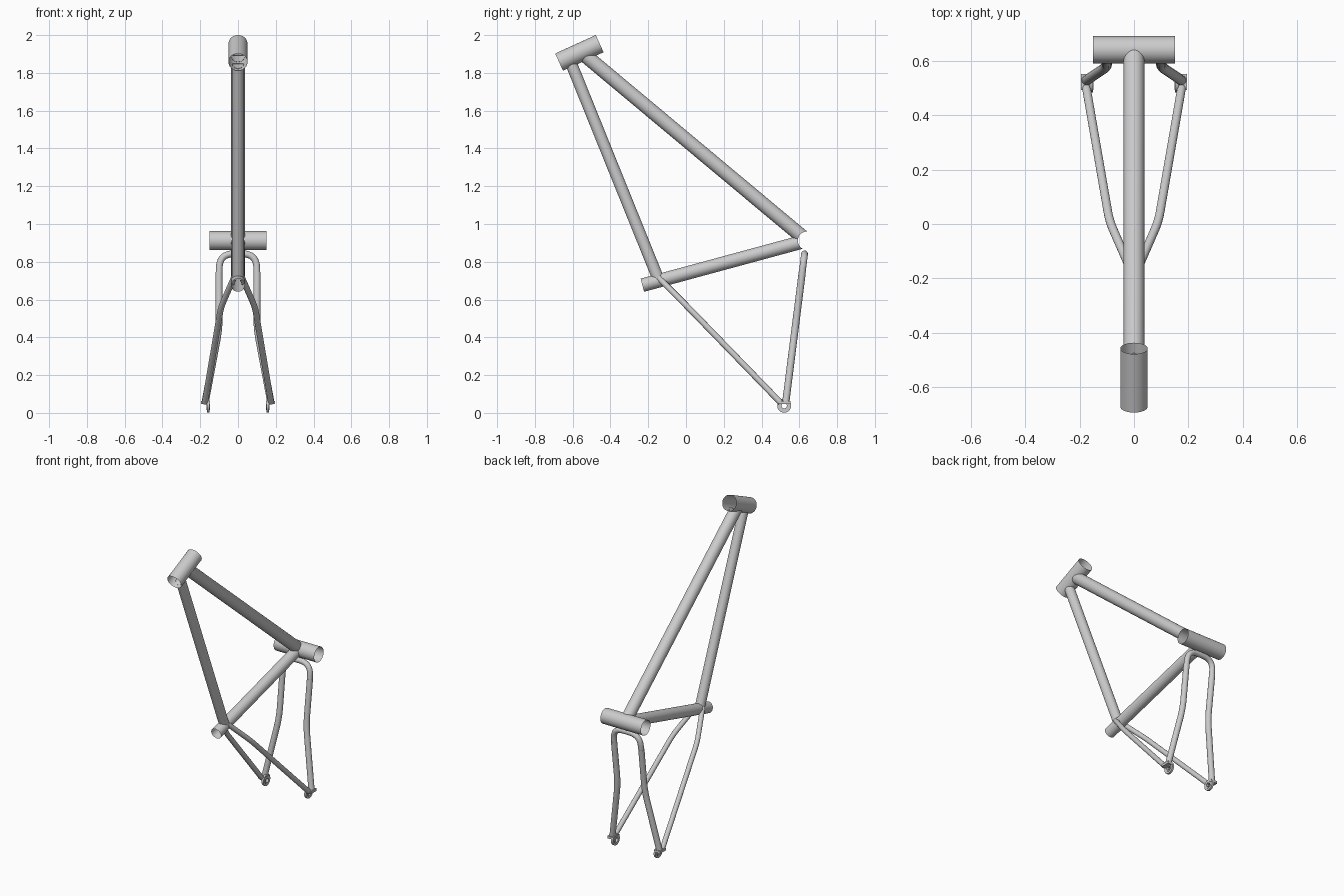
import bpy, bmesh, math
from mathutils import Vector as V

if "Cube" in bpy.data.objects:
    bpy.data.objects.remove(bpy.data.objects["Cube"])

N = 40


def finish(name, bm):
    bmesh.ops.recalc_face_normals(bm, faces=bm.faces)
    me = bpy.data.meshes.new(name)
    bm.to_mesh(me)
    bm.free()
    return shade(name, me)


def shade(name, me):
    ob = bpy.data.objects.new(name, me)
    bpy.context.collection.objects.link(ob)
    bpy.ops.object.select_all(action='DESELECT')
    ob.select_set(True)
    bpy.context.view_layer.objects.active = ob
    bpy.ops.object.shade_smooth_by_angle(angle=math.radians(40))
    return ob


def cope(p, u, cyl):
    """Slide p along u onto the near side of another tube (a, b, radius)."""
    a, b, r = cyl
    d = (V(b) - V(a)).normalized()
    w, q = p - V(a), u - d * u.dot(d)
    w = w - d * w.dot(d)
    A, B, C = q.dot(q), 2 * w.dot(q), w.dot(w) - r * r
    t = (-B - math.sqrt(max(B * B - 4 * A * C, 0))) / (2 * A)
    return p + u * (t + 0.002)


def tube(name, a, b, r, start=None, end=None):
    """Open thin tube whose ends can be mitred to other tubes."""
    a, b = V(a), V(b)
    u = (b - a).normalized()
    s = V((1, 0, 0)) if abs(u.x) < .9 else V((0, 1, 0))
    t = u.cross(s).normalized()
    mid = (a + b) / 2
    bm = bmesh.new()
    rings = [[], []]
    for i in range(N):
        k = 2 * math.pi * i / N
        o = (s * math.cos(k) + t * math.sin(k)) * r
        rings[0].append(bm.verts.new(cope(mid + o, -u, start) if start else a + o))
        rings[1].append(bm.verts.new(cope(mid + o, u, end) if end else b + o))
    for i in range(N):
        j = (i + 1) % N
        bm.faces.new((rings[0][i], rings[0][j], rings[1][j], rings[1][i]))
    return finish(name, bm)


def bent_tube(name, pts, r, fillet):
    """Round tube along a path with rounded corners."""
    pts = [V(p) for p in pts]
    path = [pts[0]]
    for p, c, n in zip(pts, pts[1:], pts[2:]):
        e = c + (p - c).normalized() * fillet
        f = c + (n - c).normalized() * fillet
        for i in range(9):
            k = i / 8
            path.append(e * (1 - k) ** 2 + c * 2 * k * (1 - k) + f * k * k)
    path.append(pts[-1])
    cu = bpy.data.curves.new(name, 'CURVE')
    cu.dimensions = '3D'
    cu.bevel_depth, cu.bevel_resolution, cu.use_fill_caps = r, 6, True
    sp = cu.splines.new('POLY')
    sp.points.add(len(path) - 1)
    for q, p in zip(sp.points, path):
        q.co = (*p, 1)
    tmp = bpy.data.objects.new(name + "_path", cu)
    bpy.context.collection.objects.link(tmp)
    bpy.context.view_layer.update()
    me = bpy.data.meshes.new_from_object(
        tmp.evaluated_get(bpy.context.evaluated_depsgraph_get()))
    bpy.data.objects.remove(tmp)
    return shade(name, me)


def ring(name, x0, x1, r0, r1, y, z):
    """Flat ring around an axis along x."""
    bm = bmesh.new()
    loops = [[bm.verts.new((x, y + r * math.cos(2 * math.pi * i / N),
                            z + r * math.sin(2 * math.pi * i / N))) for i in range(N)]
             for x, r in ((x0, r0), (x0, r1), (x1, r1), (x1, r0))]
    for m in range(4):
        p, q = loops[m], loops[(m + 1) % 4]
        for i in range(N):
            j = (i + 1) % N
            bm.faces.new((p[i], p[j], q[j], q[i]))
    return finish(name, bm)


def box(name, c, size):
    bm = bmesh.new()
    bmesh.ops.create_cube(bm, size=1)
    for v in bm.verts:
        v.co = V(c) + V([a * b for a, b in zip(v.co, size)])
    return finish(name, bm)


# main tubes
head = ((0, -.672, 1.857), (0, -.457, 1.955), .05)
shell = ((-.15, .64, .912), (.15, .64, .912), .05)
seat = ((0, -.231, .676), (0, .64, .912), .036)
tube("head_tube", *head)
tube("crank_shell", *shell)
tube("seat_tube", *seat, end=shell)
tube("down_tube", (0, -.53, 1.889), (0, .64, .912), .038, head, shell)
tube("top_tube", (0, -.62, 1.88), (0, -.145, .705), .031, head, seat)


# lower stays lie on one sloping plane
def low(x, z):
    return (x, .53 + .1266 * (z - .07), z)


# arched bridge under the crank shell
bent_tube("stay_arch", [low(-.1, .73), low(-.098, .842), low(.098, .842), low(.1, .73)],
          .018, .075)

for s, side in ((1, "right"), (-1, "left")):
    bent_tube("seat_stay_" + side,
              [(s * .022, -.145, .715), (s * .09, .01, .56), (s * .175, .50, .055)],
              .016, .05)
    bent_tube("chain_stay_" + side,
              [low(s * .101, .745), low(s * .1, .45), low(s * .174, .055)], .019, .07)
    # axle mounts
    ring("axle_plate_" + side, s * .151, s * .164, .014, .037, .52, .038)
    ring("axle_washer_" + side, s * .148, s * .168, .014, .023, .52, .038)
    box("axle_tab_" + side, (s * .172, .522, .056), (.046, .06, .016))
